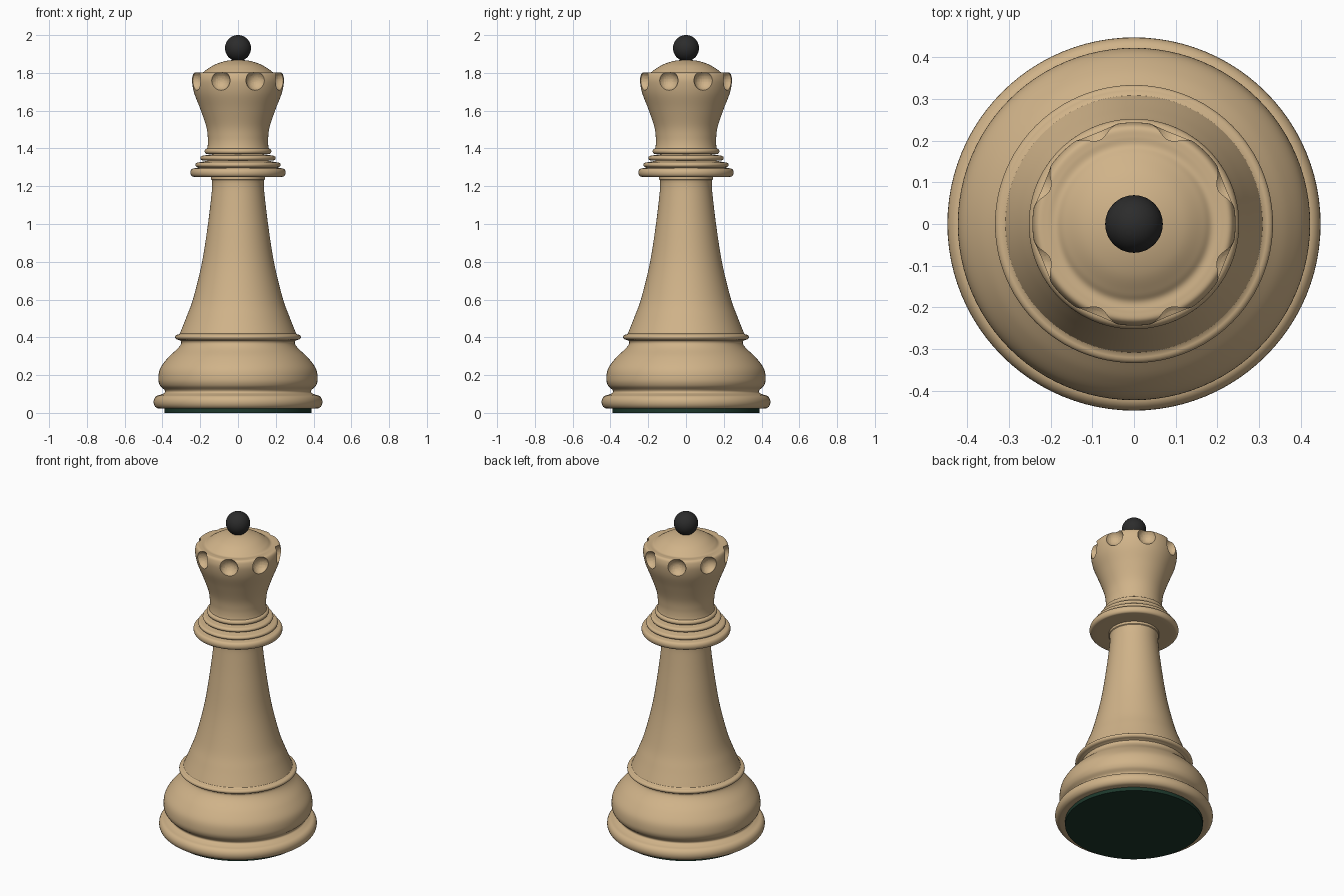
import bpy, bmesh
from math import cos, sin, pi, radians
from mathutils import Vector

if "Cube" in bpy.data.objects:
    bpy.data.objects.remove(bpy.data.objects["Cube"])


def material(name, color):
    m = bpy.data.materials.new(name)
    m.diffuse_color = (*color, 1)
    m.use_nodes = True
    m.node_tree.nodes["Principled BSDF"].inputs["Base Color"].default_value = m.diffuse_color
    return m


WOOD = material("wood", (0.63, 0.45, 0.25))
BLACK = material("black", (0.025, 0.025, 0.025))
GREEN = material("green_felt", (0.012, 0.04, 0.025))


def curve(pts, n=6):
    """Smooth curve through (radius, z) points."""
    p = [Vector(q) for q in pts]
    p = [2 * p[0] - p[1]] + p + [2 * p[-1] - p[-2]]
    out = []
    for a, b, c, d in zip(p, p[1:], p[2:], p[3:]):
        for i in range(n):
            t = i / n
            out.append(0.5 * (2 * b + (c - a) * t + (2 * a - 5 * b + 4 * c - d) * t**2
                              + (3 * b - a - 3 * c + d) * t**3))
    return [(max(v.x, 0), v.y) for v in out] + [pts[-1]]


def bead(r, z, w, h, n=12):
    """Half-round edge of outer radius r, centred on height z."""
    return [(r - w + w * cos(t), z + h * sin(t))
            for t in (-pi / 2 + pi * i / n for i in range(n + 1))]


def finish(ob, mat, angle=35):
    ob.data.materials.clear()
    ob.data.materials.append(mat)
    bpy.ops.object.select_all(action='DESELECT')
    ob.select_set(True)
    bpy.context.view_layer.objects.active = ob
    bpy.ops.object.shade_smooth_by_angle(angle=radians(angle))


def lathe(name, profile, mat, steps=96):
    bm = bmesh.new()
    vs = [bm.verts.new((r, 0, z)) for r, z in profile]
    es = [bm.edges.new(e) for e in zip(vs, vs[1:])]
    bmesh.ops.spin(bm, geom=vs + es, cent=(0, 0, 0), axis=(0, 0, 1),
                   angle=2 * pi, steps=steps)
    bmesh.ops.remove_doubles(bm, verts=bm.verts, dist=0.0003)
    bmesh.ops.recalc_face_normals(bm, faces=bm.faces)
    me = bpy.data.meshes.new(name)
    bm.to_mesh(me)
    bm.free()
    ob = bpy.data.objects.new(name, me)
    bpy.context.collection.objects.link(ob)
    finish(ob, mat)
    return ob


# Felt pad
lathe("felt_pad", [(0, 0), (0.39, 0), (0.39, 0.025)], GREEN)

# Base: foot ring, bulge and upper ring
lathe("base",
      [(0.385, 0.022)] + bead(0.447, 0.058, 0.03, 0.036)
      + curve([(0.405, 0.098), (0.388, 0.108), (0.39, 0.122), (0.413, 0.145), (0.422, 0.18),
               (0.412, 0.235), (0.37, 0.293), (0.32, 0.34), (0.302, 0.365), (0.302, 0.38)])
      + bead(0.333, 0.401, 0.018, 0.014) + [(0.306, 0.422)], WOOD)

# Tapering stem
lathe("stem", curve([(0.308, 0.42), (0.272, 0.51), (0.236, 0.61), (0.19, 0.8), (0.159, 1.0),
                     (0.14, 1.16), (0.137, 1.21), (0.139, 1.232)])
      + [(0.143, 1.236), (0.143, 1.255)], WOOD)

# Stepped collar
collar = [(0.13, 1.25)]
for r, z, h in ((0.252, 1.272, 0.022), (0.226, 1.313, 0.013),
                (0.2, 1.349, 0.013), (0.177, 1.385, 0.015)):
    collar += [(r - 0.045, z - h)] + bead(r, z, 0.016, h) + [(r - 0.04, z + h + 0.004)]
lathe("collar", collar, WOOD)

# Crown head with a domed top
crown = lathe("crown", [(0, 1.385)]
              + curve([(0.166, 1.385), (0.16, 1.42), (0.16, 1.46), (0.169, 1.52), (0.2, 1.61),
                       (0.231, 1.69), (0.243, 1.75), (0.24, 1.785), (0.23, 1.801),
                       (0.21, 1.803), (0.187, 1.803), (0.165, 1.818), (0.12, 1.845),
                       (0.06, 1.864), (0, 1.869)]), WOOD)

# Eight scooped notches around the rim
for i in range(8):
    a = radians(22.5 + 45 * i)
    bpy.ops.mesh.primitive_uv_sphere_add(segments=32, ring_count=20, radius=0.054,
                                         location=(0.25 * cos(a), 0.25 * sin(a), 1.76))
    cutter = bpy.context.object
    cutter.name = "notch_cutter"
    cutter.hide_render = True
    bpy.context.view_layer.objects.active = crown
    mod = crown.modifiers.new("notch", 'BOOLEAN')
    mod.operation = 'DIFFERENCE'
    mod.solver = 'EXACT'
    mod.object = cutter
    bpy.ops.object.modifier_apply(modifier=mod.name)
    bpy.data.objects.remove(cutter)
finish(crown, WOOD, 30)

# Ball finial
bpy.ops.mesh.primitive_uv_sphere_add(segments=48, ring_count=24, radius=0.069,
                                     location=(0, 0, 1.931))
ball = bpy.context.object
ball.name = "ball_finial"
finish(ball, BLACK)
